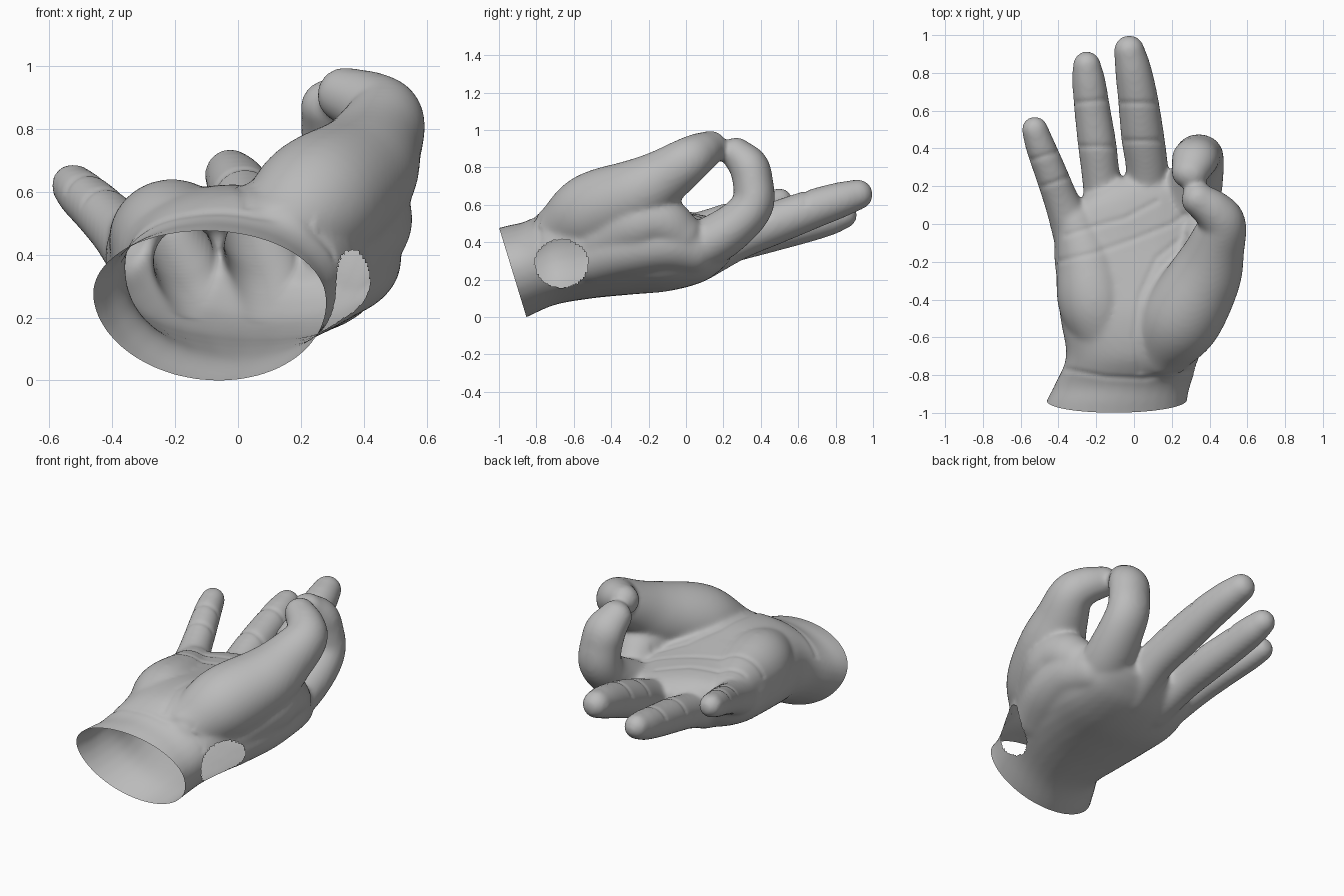
import bpy, bmesh, math
from mathutils import Vector
from mathutils.geometry import intersect_point_line

cube = bpy.data.objects.get("Cube")
if cube:
    bpy.data.objects.remove(cube, do_unlink=True)

skin = bpy.data.materials.new("plain grey")
skin.use_nodes = True
grey = (0.5, 0.5, 0.5, 1)
skin.diffuse_color = grey
bsdf = skin.node_tree.nodes["Principled BSDF"]
bsdf.inputs["Base Color"].default_value = grey
bsdf.inputs["Roughness"].default_value = 0.7

SIDES = 32
bm = bmesh.new()


def spline(pts, steps=6):
    """Catmull-Rom through rows of numbers."""
    rows = [Vector(p) for p in pts]
    rows = [rows[0] * 2 - rows[1]] + rows + [rows[-1] * 2 - rows[-2]]
    out = []
    for i in range(1, len(rows) - 2):
        a, b, c, d = rows[i - 1:i + 3]
        for k in range(steps):
            t = k / steps
            out.append(0.5 * (2 * b + (c - a) * t + (2 * a - 5 * b + 4 * c - d) * t * t
                              + (3 * b - a - 3 * c + d) * t ** 3))
    out.append(rows[-2])
    return out


def loft(rings):
    """Closed skin over a list of rings of points."""
    vr = [[bm.verts.new(p) for p in ring] for ring in rings]
    faces = [bm.faces.new(vr[0]), bm.faces.new(vr[-1])]
    for r0, r1 in zip(vr, vr[1:]):
        for i in range(len(r0)):
            j = (i + 1) % len(r0)
            faces.append(bm.faces.new((r0[i], r0[j], r1[j], r1[i])))
    bmesh.ops.recalc_face_normals(bm, faces=faces)


def tube(pts, wide=1.0):
    """Round-ended limb through (x, y, z, radius) rows, widened sideways."""
    rows = spline(pts)
    pos = [Vector(r[:3]) for r in rows]
    rad = [r[3] for r in rows]
    tan = [(pos[min(i + 1, len(pos) - 1)] - pos[max(i - 1, 0)]).normalized()
           for i in range(len(pos))]
    data = list(zip(pos, tan, rad))
    angles = [math.radians(a) for a in (15, 30, 45, 60, 75, 86)]
    start = [(pos[0] - tan[0] * rad[0] * math.sin(a), tan[0], rad[0] * math.cos(a))
             for a in reversed(angles)]
    end = [(pos[-1] + tan[-1] * rad[-1] * math.sin(a), tan[-1], rad[-1] * math.cos(a))
           for a in angles]
    rings = []
    for p, t, r in start + data + end:
        n = t.cross(Vector((1, 0, 0))).normalized()
        s = n.cross(t) * wide
        rings.append([p + r * (s * math.cos(a) + n * math.sin(a))
                      for a in (2 * math.pi * i / SIDES for i in range(SIDES))])
    loft(rings)


def signed_pow(v, e):
    return math.copysign(abs(v) ** e, v)


# Palm and wrist: y, x min, x max, z bottom, z top, tilt, squareness exponent
sections = [
    (-1.10, -0.53, 0.28, -0.08, 0.46, 0.0, 1.0),
    (-0.95, -0.47, 0.28, -0.03, 0.50, 0.0, 1.0),
    (-0.85, -0.42, 0.30, 0.01, 0.525, 0.0, 1.0),
    (-0.70, -0.36, 0.355, 0.075, 0.61, 0.0, 0.95),
    (-0.50, -0.39, 0.43, 0.11, 0.635, 0.0, 0.9),
    (-0.30, -0.41, 0.455, 0.13, 0.61, -0.02, 0.88),
    (-0.10, -0.42, 0.455, 0.15, 0.575, -0.06, 0.88),
    (0.08, -0.34, 0.42, 0.20, 0.55, -0.10, 0.85),
    (0.18, -0.22, 0.39, 0.26, 0.525, -0.08, 0.85),
    (0.24, -0.12, 0.33, 0.32, 0.49, -0.06, 0.85),
]
rings = []
for y, x0, x1, zb, zt, tilt, e in spline(sections, 5):
    cx, hw, zm = (x0 + x1) / 2, (x1 - x0) / 2, zb + (zt - zb) * 0.55
    ring = []
    for i in range(SIDES):
        a = 2 * math.pi * i / SIDES
        c, s = math.cos(a), math.sin(a)
        dx = hw * signed_pow(c, e)
        z = zm + ((zt - zm) if s > 0 else (zm - zb)) * signed_pow(s, e)
        ring.append((cx + dx, y, z + tilt * dx))
    rings.append(ring)
loft(rings)

# Heel pad below the little finger
tube([(-0.15, -0.62, 0.44, 0.15), (-0.205, -0.42, 0.455, 0.195),
      (-0.245, -0.20, 0.455, 0.17), (-0.31, 0.0, 0.465, 0.112)])
# Thumb with its pad
tube([(0.14, -0.66, 0.455, 0.17), (0.25, -0.50, 0.565, 0.215), (0.375, -0.28, 0.66, 0.193),
      (0.435, -0.12, 0.757, 0.153), (0.465, 0.0, 0.84, 0.128), (0.42, 0.07, 0.885, 0.11),
      (0.34, 0.13, 0.917, 0.09)])
# Web between thumb and index finger
tube([(0.29, -0.45, 0.42, 0.16), (0.375, -0.26, 0.51, 0.175), (0.40, -0.14, 0.52, 0.15),
      (0.38, -0.04, 0.45, 0.13)])
# Slope from the web down to the back of the hand
tube([(0.27, -0.50, 0.33, 0.15), (0.35, -0.30, 0.38, 0.155), (0.37, -0.12, 0.40, 0.148),
      (0.335, 0.03, 0.375, 0.14)])
# Index finger curled to the thumb
tube([(0.26, -0.05, 0.33, 0.14), (0.31, 0.15, 0.425, 0.132), (0.34, 0.29, 0.525, 0.119),
      (0.345, 0.36, 0.62, 0.112), (0.335, 0.358, 0.73, 0.108), (0.32, 0.335, 0.815, 0.107),
      (0.295, 0.27, 0.885, 0.086)], 1.15)
# Middle finger
tube([(0.07, 0.05, 0.32, 0.13), (0.07, 0.28, 0.43, 0.113), (0.045, 0.47, 0.51, 0.114),
      (0.02, 0.67, 0.585, 0.106), (-0.005, 0.82, 0.635, 0.096), (-0.025, 0.918, 0.665, 0.082)])
# Ring finger
tube([(-0.13, 0.0, 0.33, 0.13), (-0.17, 0.22, 0.395, 0.103), (-0.195, 0.42, 0.45, 0.102),
      (-0.22, 0.60, 0.492, 0.096), (-0.24, 0.76, 0.532, 0.088), (-0.25, 0.84, 0.555, 0.075)])
# Little finger
tube([(-0.29, -0.10, 0.41, 0.13), (-0.375, 0.10, 0.485, 0.096), (-0.44, 0.27, 0.55, 0.086),
      (-0.495, 0.41, 0.60, 0.079), (-0.525, 0.50, 0.63, 0.07)])

# Fuse all parts into one soft skin
mesh = bpy.data.meshes.new("hand")
bm.to_mesh(mesh)
bm.free()
hand = bpy.data.objects.new("hand", mesh)
bpy.context.scene.collection.objects.link(hand)
remesh = hand.modifiers.new("fuse", 'REMESH')
remesh.mode = 'VOXEL'
remesh.voxel_size = 0.013
soften = hand.modifiers.new("soften", 'SMOOTH')
soften.factor = 0.5
soften.iterations = 16
depsgraph = bpy.context.evaluated_depsgraph_get()
fused = bpy.data.meshes.new_from_object(hand.evaluated_get(depsgraph))
hand.modifiers.clear()
hand.data = fused
bpy.data.meshes.remove(mesh)
fused.name = "hand"

bm = bmesh.new()
bm.from_mesh(fused)
bm.normal_update()

# Skin creases pressed into the palm side
creases = [
    [(-0.41, -0.20), (-0.2, -0.15), (0.0, -0.08), (0.2, 0.0), (0.27, 0.05)],
    [(-0.36, -0.06), (-0.2, -0.01), (-0.05, 0.03), (0.12, 0.12)],
    [(0.27, -0.06), (0.12, -0.18), (0.03, -0.38), (0.0, -0.6), (0.03, -0.78)],
    [(-0.36, -0.77), (-0.15, -0.81), (0.05, -0.82), (0.3, -0.78)],
    [(-0.07, 0.44), (0.16, 0.44)], [(-0.09, 0.64), (0.13, 0.64)],
    [(-0.30, 0.41), (-0.09, 0.41)], [(-0.32, 0.64), (-0.12, 0.66)],
    [(-0.48, 0.20), (-0.34, 0.25)], [(-0.54, 0.34), (-0.41, 0.38)],
]
segments = [(Vector((*a, 0)), Vector((*b, 0))) for line in creases for a, b in zip(line, line[1:])]
for v in bm.verts:
    if v.normal.z < 0.3 or v.co.z > 0.78:
        continue
    flat = Vector((v.co.x, v.co.y, 0))
    near = 1.0
    for a, b in segments:
        p, t = intersect_point_line(flat, a, b)
        p = a.lerp(b, min(1, max(0, t)))
        near = min(near, (flat - p).length)
    if near < 0.05:
        v.co -= v.normal * 0.005 * math.exp(-(near / 0.015) ** 2)

# Open wrist along a slanted plane
rim_top, rim_bottom = Vector((0, -1.0, 0.49)), Vector((0, -0.85, 0.0))
slope = rim_bottom - rim_top
out = Vector((0, slope.z, -slope.y)).normalized()
bmesh.ops.bisect_plane(bm, geom=bm.verts[:] + bm.edges[:] + bm.faces[:],
                       plane_co=rim_top, plane_no=out, clear_outer=True)

# Round opening in the thumb side of the wrist
hole = [f for f in bm.faces for c in [f.calc_center_median()]
        if c.x > 0.15 and ((c.y + 0.665) / 0.142) ** 2 + ((c.z - 0.295) / 0.128) ** 2 < 1]
bmesh.ops.delete(bm, geom=hole, context='FACES')

# Stand on the ground
low = min(v.co.z for v in bm.verts)
for v in bm.verts:
    v.co.z -= low
for f in bm.faces:
    f.smooth = True
bm.to_mesh(fused)
bm.free()
fused.materials.clear()
fused.materials.append(skin)
